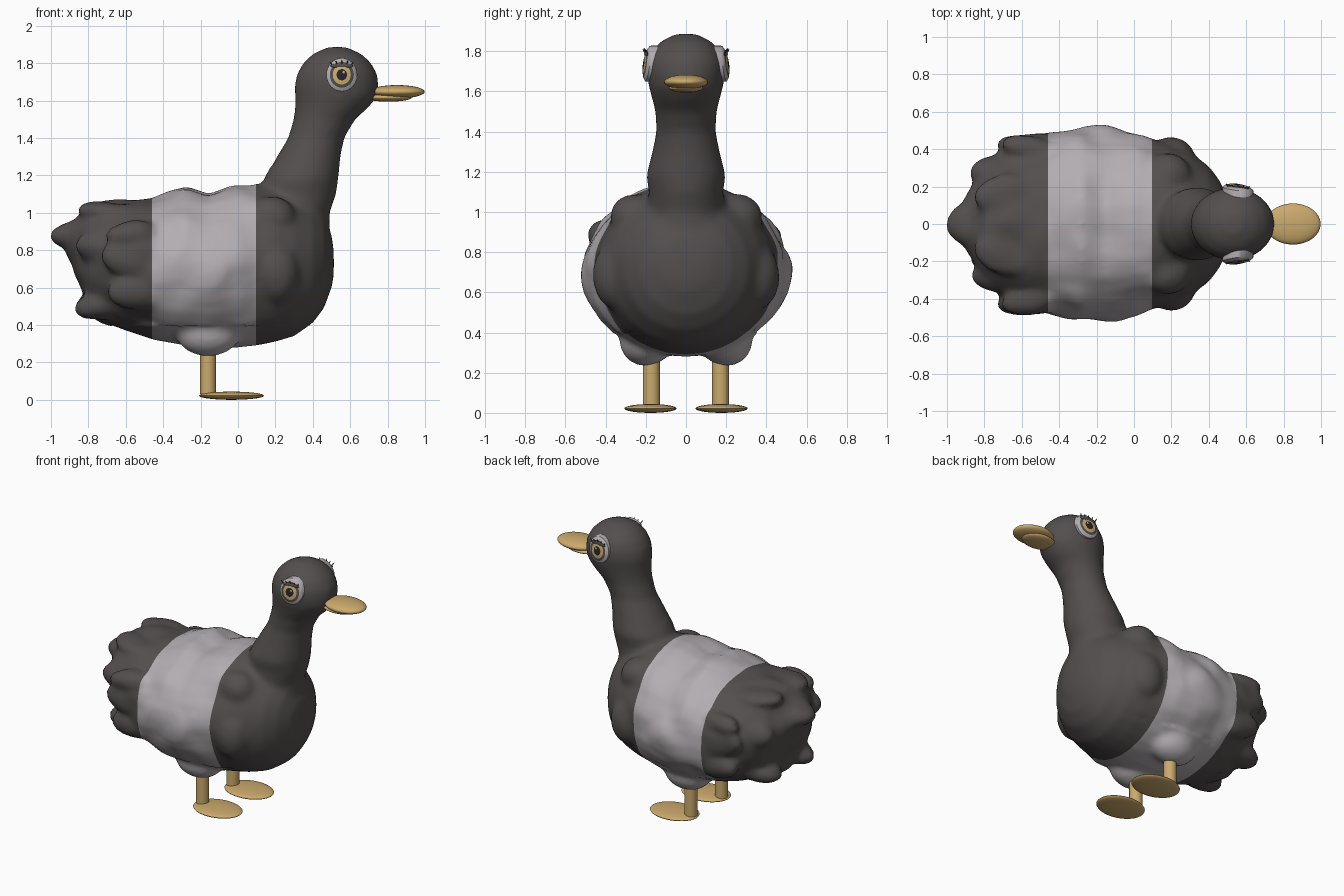
import bpy, bmesh, math
from mathutils import Vector, Matrix, noise

cube = bpy.data.objects.get("Cube")
if cube:
    bpy.data.objects.remove(cube)


def material(name, rgb):
    m = bpy.data.materials.new(name)
    m.use_nodes = True
    m.diffuse_color = (*rgb, 1)
    m.node_tree.nodes["Principled BSDF"].inputs["Base Color"].default_value = (*rgb, 1)
    return m


DARK = material("dark grey feathers", (0.088, 0.078, 0.077))
PALE = material("pale grey feathers", (0.45, 0.42, 0.44))
GOLD = material("golden skin", (0.6, 0.4, 0.15))
BLACK = material("black pupil", (0.02, 0.02, 0.025))


def activate(ob):
    bpy.ops.object.select_all(action='DESELECT')
    ob.select_set(True)
    bpy.context.view_layer.objects.active = ob


def smooth(ob):
    activate(ob)
    bpy.ops.object.shade_smooth_by_angle(angle=math.radians(50))


def finish(name, bm, *mats):
    bmesh.ops.recalc_face_normals(bm, faces=bm.faces)
    me = bpy.data.meshes.new(name)
    bm.to_mesh(me)
    bm.free()
    for m in mats:
        me.materials.append(m)
    ob = bpy.data.objects.new(name, me)
    bpy.context.collection.objects.link(ob)
    smooth(ob)
    return ob


def ellipsoid(bm, centre, radii, segs=32, turn=Matrix()):
    mat = Matrix.Translation(centre) @ turn @ Matrix.Diagonal((*radii, 1))
    bmesh.ops.create_uvsphere(bm, u_segments=segs, v_segments=segs // 2, radius=1, matrix=mat)


def petal(bm, base, tip, wide, thick, segs=24):
    """Feather shape: a flattened ellipsoid reaching from base to tip."""
    a, b = Vector(base), Vector(tip)
    turn = (b - a).to_track_quat('X', 'Z').to_matrix().to_4x4()
    ellipsoid(bm, (a + b) / 2, ((b - a).length / 2, wide, thick), segs, turn)


def loft(bm, rings):
    """Bridge equal-sized rings of points and cap both ends."""
    rows = [[bm.verts.new(p) for p in r] for r in rings]
    n = len(rows[0])
    for a, b in zip(rows, rows[1:]):
        for i in range(n):
            bm.faces.new((a[i], a[(i + 1) % n], b[(i + 1) % n], b[i]))
    bm.faces.new(rows[0])
    bm.faces.new(rows[-1])


OVAL = [(math.cos(math.pi * i / 16), math.sin(math.pi * i / 16)) for i in range(32)]

# Plumage: torso slices are (x, bottom, top, half width)
bm = bmesh.new()
torso = [(-0.92, .79, .93, .1), (-0.88, .72, .95, .17), (-0.84, .58, .99, .24),
         (-0.8, .46, 1.04, .31), (-0.72, .415, 1.06, .38), (-0.6, .37, 1.07, .45), (-0.45, .32, 1.08, .49),
         (-0.28, .29, 1.14, .515), (-0.16, .28, 1.11, .51), (0, .28, 1.15, .49),
         (0.1, .29, 1.16, .45), (0.2, .31, 1.14, .43), (0.3, .34, 1.1, .385),
         (0.4, .41, 1.04, .31), (0.46, .49, .98, .23), (0.5, .60, .88, .13), (0.512, .66, .8, .06)]
loft(bm, [[(x, w * c, (lo + hi) / 2 + (hi - lo) / 2 * s) for c, s in OVAL]
          for x, lo, hi, w in torso])

# Neck and head slices are (z, centre x, half length, half width)
neck = [(0.9, .27, .22, .22), (1.0, .29, .2, .19), (1.1, .32, .205, .185), (1.18, .338, .198, .198),
        (1.3, .378, .17, .168), (1.4, .418, .15, .148), (1.5, .462, .165, .153),
        (1.56, .5, .195, .168), (1.62, .525, .22, .184), (1.68, .527, .225, .194),
        (1.74, .53, .215, .194), (1.8, .53, .183, .172), (1.85, .53, .13, .125), (1.886, .53, .05, .05)]
loft(bm, [[(x + a * c, b * s, z) for c, s in OVAL] for z, x, a, b in neck])

# Haunches, breast lumps, folded wings and tail feathers on both sides
for side in (-1, 1):
    ellipsoid(bm, (-0.16, side * .2, .355), (.17, .13, .122))
    ellipsoid(bm, (0.2, side * .34, .68), (.13, .125, .17))
    ellipsoid(bm, (0.18, side * .25, .97), (.13, .13, .12))
    ellipsoid(bm, (-0.2, side * .4, .7), (.24, .125, .18))
    petal(bm, (-0.25, side * .38, .76), (-0.73, side * .43, .77), .08, .13)
    petal(bm, (-0.35, side * .36, .57), (-0.7, side * .42, .58), .08, .1)
    petal(bm, (-0.4, side * .36, .88), (-0.7, side * .44, .88), .08, .08)
    petal(bm, (-0.45, side * .2, .78), (-0.87, side * .29, .82), .11, .11)
    petal(bm, (-0.45, side * .17, .58), (-0.87, side * .18, .48), .13, .09)
    petal(bm, (-0.45, side * .15, .98), (-0.86, side * .15, 1.02), .12, .06)
petal(bm, (-0.6, 0, .87), (-1.015, 0, .885), .13, .085)

plumage = finish("body_neck_and_head", bm, DARK, PALE)
activate(plumage)
rem = plumage.modifiers.new("fuse", 'REMESH')
rem.mode = 'VOXEL'
rem.voxel_size = 0.02
soft = plumage.modifiers.new("soften", 'SMOOTH')
soft.factor = 0.5
soft.iterations = 6
for name in ("fuse", "soften"):
    bpy.ops.object.modifier_apply(modifier=name)

# Ruffle the feathers behind the breast, then cut and colour the saddle band
BAND = (-0.46, 0.095)
bm = bmesh.new()
bm.from_mesh(plumage.data)
bm.normal_update()
for v, n in [(v, v.normal.copy()) for v in bm.verts]:
    amount = max(0, min(1, (0.25 - v.co.x) / 0.2)) * (0.4 < v.co.z < 1.25)
    v.co += n * amount * 0.02 * noise.noise(v.co * 6)
for x in BAND:
    bmesh.ops.bisect_plane(bm, geom=bm.verts[:] + bm.edges[:] + bm.faces[:],
                           plane_co=(x, 0, 0), plane_no=(1, 0, 0))
for f in bm.faces:
    f.material_index = int(BAND[0] < f.calc_center_median().x < BAND[1])
bm.to_mesh(plumage.data)
bm.free()
smooth(plumage)

# Bill
for name, c, r in (("upper_bill", (.85, 0, 1.647), (.148, .11, .036)),
                   ("lower_bill", (.805, 0, 1.617), (.125, .085, .023))):
    bm = bmesh.new()
    ellipsoid(bm, c, r)
    finish(name, bm, GOLD)

# Eye bands from the rim inward: radius, distance out, colour inside that radius
BANDS = [(.09, .12, 1), (.089, .19, 1), (.069, .203, 0), (.052, .207, 2),
         (.03, .211, 3), (.004, .213, 3)]
EYE = Vector((.555, 0, 1.738))


def eye_point(side, dx, out, dz):
    """Point on the eye, which leans in slightly towards the crown."""
    return EYE + Vector((dx, side * (out - .13 * dz - .12 * dx), dz))


# Legs, feet and eyes
for side, label in ((-1, "right"), (1, "left")):
    bm = bmesh.new()
    bmesh.ops.create_cone(bm, cap_ends=True, segments=24, radius1=.043, radius2=.043, depth=.3,
                          matrix=Matrix.Translation((-.16, side * .172, .18)))
    finish(label + "_leg", bm, GOLD)
    bm = bmesh.new()
    ellipsoid(bm, (-.035, side * .177, .022), (.174, .13, .022))
    finish(label + "_foot", bm, GOLD)

    bm = bmesh.new()
    loft(bm, [[eye_point(side, r * .93 * c, out, r * s) for c, s in OVAL] for r, out, _ in BANDS])
    for f in bm.faces:
        d = f.calc_center_median() - EYE
        radius = math.hypot(d.x / .93, d.z)
        rims = [colour for r, _, colour in BANDS if r > radius]
        f.material_index = rims[-1] if len(f.verts) == 4 else 3
    finish(label + "_eye", bm, DARK, PALE, GOLD, BLACK)
    bm = bmesh.new()
    ellipsoid(bm, eye_point(side, .01, .211, .012), (.009, .004, .009), 12)
    finish(label + "_eye_glint", bm, PALE)

    # Upper lid with lashes
    bm = bmesh.new()
    petal(bm, eye_point(side, -.062, .204, .048), eye_point(side, .062, .204, .048), .007, .013)
    for k in range(-2, 3):
        root = eye_point(side, k * .026, .204, .052)
        petal(bm, root, root + Vector((k * .006, side * .012, .028 - abs(k) * .004)), .003, .003, 8)
    finish(label + "_eyelid_and_lashes", bm, DARK)
